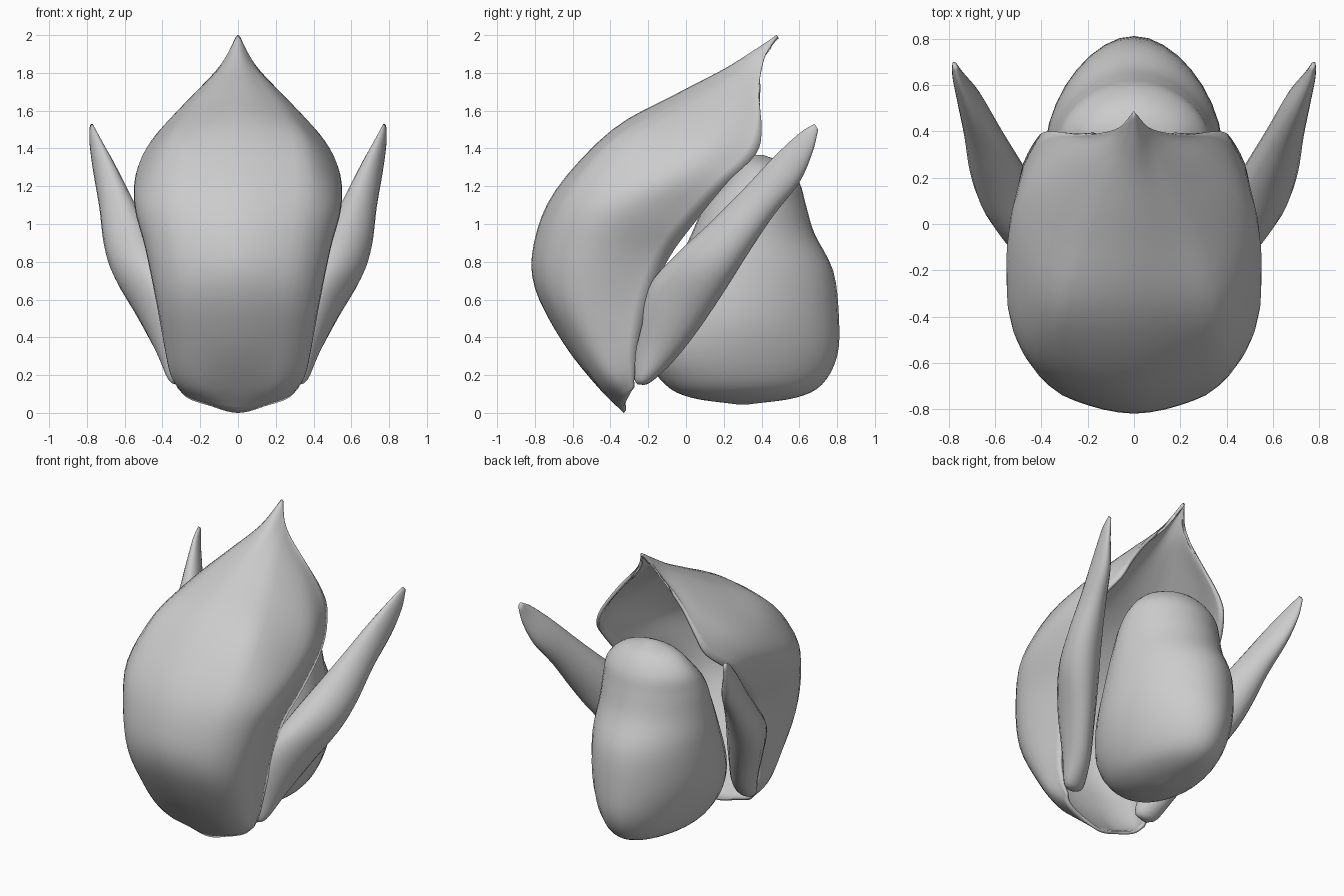
import bpy, bmesh, math
from mathutils import Vector

if "Cube" in bpy.data.objects:
    bpy.data.objects.remove(bpy.data.objects["Cube"])


def spline(points, steps):
    """Smooth curve passing through the points (Catmull-Rom)."""
    p = [Vector(q) for q in points]
    p = [2 * p[0] - p[1]] + p + [2 * p[-1] - p[-2]]
    out = []
    for i in range(1, len(p) - 2):
        a, b, c, d = p[i - 1:i + 3]
        for k in range(steps):
            t = k / steps
            out.append(0.5 * (2 * b + (c - a) * t + (2 * a - 5 * b + 4 * c - d) * t * t
                              + (3 * b - a - 3 * c + d) * t ** 3))
    return out + [p[-2]]


def skin(name, rows, closed=False):
    """Smooth quad mesh over rows of points; closed rows get end caps."""
    n = len(rows[0])
    bm = bmesh.new()
    grid = [[bm.verts.new(v) for v in r] for r in rows]
    for r, s in zip(grid, grid[1:]):
        for j in range(n if closed else n - 1):
            k = (j + 1) % n
            bm.faces.new((r[j], r[k], s[k], s[j]))
    if closed:
        bm.faces.new(grid[0])
        bm.faces.new(grid[-1])
    bmesh.ops.recalc_face_normals(bm, faces=bm.faces)
    # The open shell must face the front
    if not closed and sum(f.normal.y for f in bm.faces) > 0:
        bmesh.ops.reverse_faces(bm, faces=bm.faces)
    for f in bm.faces:
        f.smooth = True
    mesh = bpy.data.meshes.new(name)
    bm.to_mesh(mesh)
    bm.free()
    ob = bpy.data.objects.new(name, mesh)
    bpy.context.collection.objects.link(ob)
    return ob


def mirror(ob):
    m = ob.modifiers.new("mirror", 'MIRROR')
    m.use_clip = True
    m.merge_threshold = 0.002


# Hooded front shell: each row runs centre line -> front bend -> side -> rim
shell_rows = [
    [(0, -.33, 0), (.14, -.33, .035), (.26, -.31, .075), (.32, -.28, .13)],
    [(0, -.47, .14), (.20, -.46, .14), (.34, -.40, .18), (.35, -.27, .21)],
    [(0, -.65, .37), (.25, -.60, .36), (.38, -.48, .35), (.38, -.26, .35)],
    [(0, -.80, .66), (.29, -.73, .64), (.43, -.54, .60), (.40, -.19, .60)],
    [(0, -.805, .90), (.33, -.72, .90), (.49, -.49, .88), (.42, -.09, .82)],
    [(0, -.69, 1.18), (.37, -.61, 1.17), (.545, -.36, 1.10), (.47, .04, 1.0)],
    [(0, -.39, 1.50), (.34, -.37, 1.45), (.535, -.10, 1.28), (.49, .22, 1.22)],
    [(0, -.05, 1.69), (.24, -.06, 1.62), (.46, .10, 1.44), (.42, .37, 1.37)],
    [(0, .20, 1.82), (.13, .20, 1.77), (.30, .27, 1.62), (.36, .40, 1.50)],
    [(0, .36, 1.92), (.07, .36, 1.86), (.14, .37, 1.78), (.22, .385, 1.70)],
    [(0, .48, 2.0), (.03, .45, 1.95), (.06, .42, 1.89), (.10, .40, 1.82)],
]
across = [spline(r, 5) for r in shell_rows]
# Round the front so it meets the mirror plane without a crease
for r in across:
    for j in range(1, 5):
        t = j / 5
        r[j].yz = r[0].yz.lerp(r[5].yz, t * t * (1.6 - 0.6 * t))
columns = [spline(c, 4) for c in zip(*across)]
shell = skin("front_shell", list(zip(*columns)))
mirror(shell)
solid = shell.modifiers.new("thickness", 'SOLIDIFY')
solid.thickness = 0.02
solid.offset = -1

# Rear bulb: z, front y, back y, half width; egg-shaped, narrower at the back
bulb = [(.045, .27, .33, .02), (.08, .03, .58, .15), (.15, -.11, .72, .25),
        (.30, -.20, .80, .33), (.50, -.16, .81, .38), (.75, -.06, .78, .38),
        (.95, .03, .68, .36), (1.10, .10, .635, .34), (1.22, .20, .60, .30),
        (1.32, .28, .52, .19), (1.365, .36, .41, .02)]
rings = []
for z, y0, y1, w in spline(bulb, 4):
    rings.append([Vector((w * math.cos(a) * (1 - 0.13 * math.sin(a)),
                          (y0 + y1) / 2 + (y1 - y0) / 2 * math.sin(a), z))
                  for a in (math.tau * k / 32 for k in range(32))])
skin("rear_bulb", rings, True)

# Side fins: upper edge (y, z), lower edge (y, z), inner x, outer x
fin = [(-.265, .16, -.255, .15, .28, .32), (-.28, .21, -.19, .16, .22, .37),
       (-.26, .38, -.06, .28, .24, .43), (-.20, .66, .08, .46, .30, .54),
       (-.05, .84, .22, .67, .38, .66), (.12, 1.0, .32, .83, .46, .71),
       (.30, 1.18, .46, 1.04, .56, .735), (.46, 1.35, .60, 1.22, .65, .765),
       (.60, 1.48, .67, 1.38, .73, .785), (.68, 1.53, .70, 1.50, .765, .785)]
cols = zip(spline([s[:2] + (s[4],) for s in fin], 4),
           spline([s[2:4] + (s[5],) for s in fin], 4))
rings = []
for f, b in cols:
    ring = []
    for k in range(20):
        a = math.tau * k / 20
        yz = (f + b) / 2 + (b - f) / 2 * math.cos(a)
        x = (f.z + b.z) / 2 + (b.z - f.z) / 2 * math.sin(a + 0.2)
        ring.append(Vector((x, yz.x, yz.y)))
    rings.append(ring)
mirror(skin("side_fins", rings, True))
